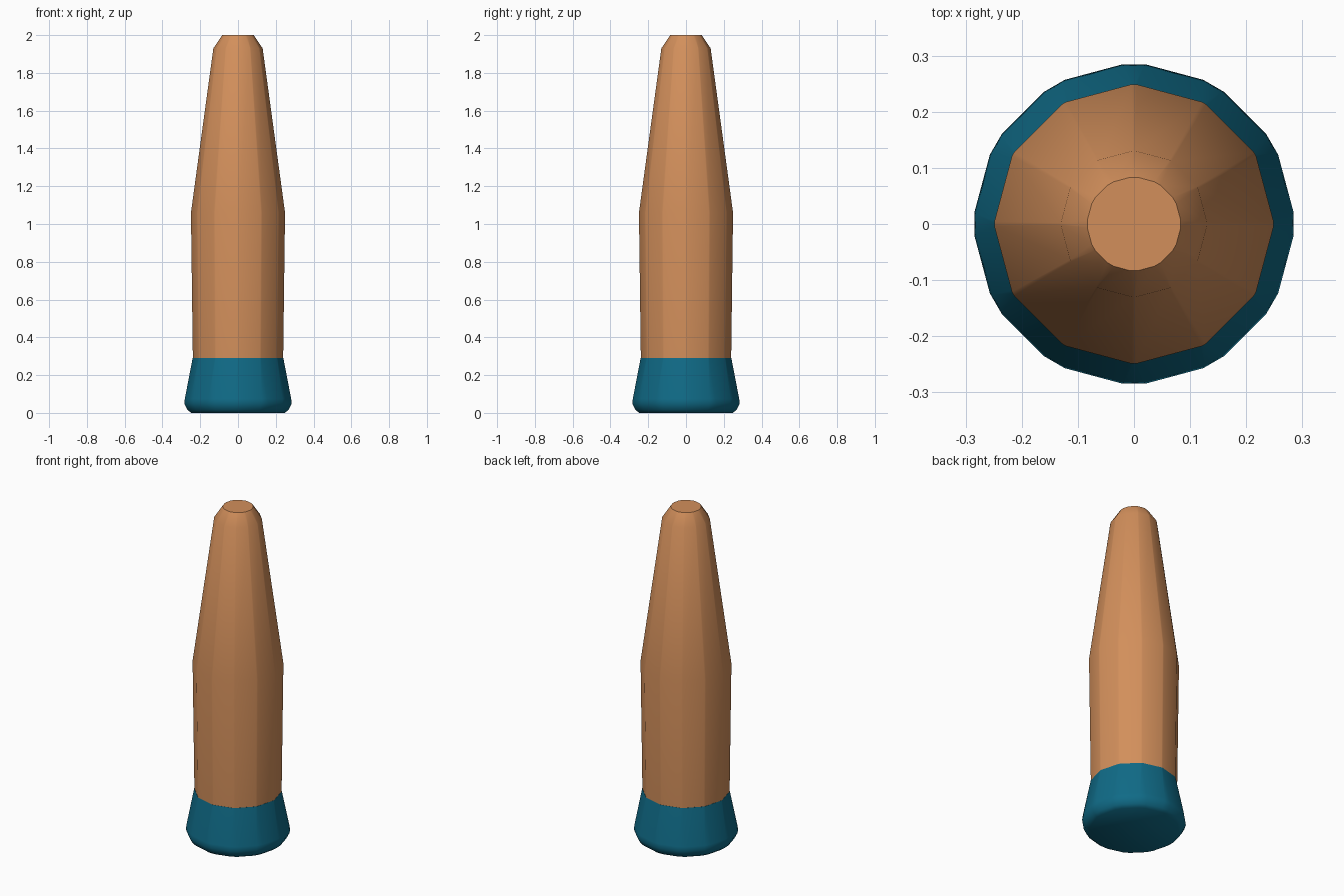
import bpy, bmesh, math
from mathutils import Vector

cube = bpy.data.objects.get("Cube")
if cube:
    bpy.data.objects.remove(cube, do_unlink=True)

SIDES = 12


def material(name, rgb):
    mat = bpy.data.materials.new(name)
    mat.use_nodes = True
    mat.diffuse_color = (*rgb, 1)
    mat.node_tree.nodes["Principled BSDF"].inputs["Base Color"].default_value = (*rgb, 1)
    return mat


def ring(bm, radius, z, cut):
    """Twelve-sided ring with every corner chamfered by a share of the edge."""
    corners = [Vector((radius * math.cos(math.tau * i / SIDES),
                       radius * math.sin(math.tau * i / SIDES), z)) for i in range(SIDES)]
    verts = []
    for i, corner in enumerate(corners):
        for other in (corners[i - 1], corners[(i + 1) % SIDES]):
            verts.append(bm.verts.new(corner.lerp(other, cut)))
    return verts


def loft(name, profile, mat):
    """Closed solid through (radius, height, chamfer) rings."""
    bm = bmesh.new()
    rings = [ring(bm, *row) for row in profile]
    for low, high in zip(rings, rings[1:]):
        for i in range(len(low)):
            j = (i + 1) % len(low)
            bm.faces.new((low[i], low[j], high[j], high[i]))
    bm.faces.new(rings[0][::-1])
    bm.faces.new(rings[-1])
    bmesh.ops.remove_doubles(bm, verts=bm.verts, dist=0.0001)
    bmesh.ops.recalc_face_normals(bm, faces=bm.faces)
    mesh = bpy.data.meshes.new(name)
    bm.to_mesh(mesh)
    bm.free()
    obj = bpy.data.objects.new(name, mesh)
    bpy.context.collection.objects.link(obj)
    mesh.materials.append(mat)
    bpy.ops.object.select_all(action='DESELECT')
    obj.select_set(True)
    bpy.context.view_layer.objects.active = obj
    bpy.ops.object.shade_smooth_by_angle(angle=math.radians(40))
    return obj


copper = material("copper", (0.645, 0.275, 0.105))
teal = material("teal", (0.005, 0.145, 0.24))

# Tapered upper body with a bevelled flat tip
loft("body", [(0.24, 0.29, 0.03), (0.25, 1.06, 0.03), (0.131, 1.93, 0.03),
              (0.085, 2.0, 0.15)], copper)

# Flared foot with softened lower rim
loft("foot", [(0.252, 0, 0.15), (0.272, 0.015, 0.15), (0.29, 0.05, 0.15),
              (0.286, 0.075, 0.12), (0.241, 0.29, 0.03)], teal)
